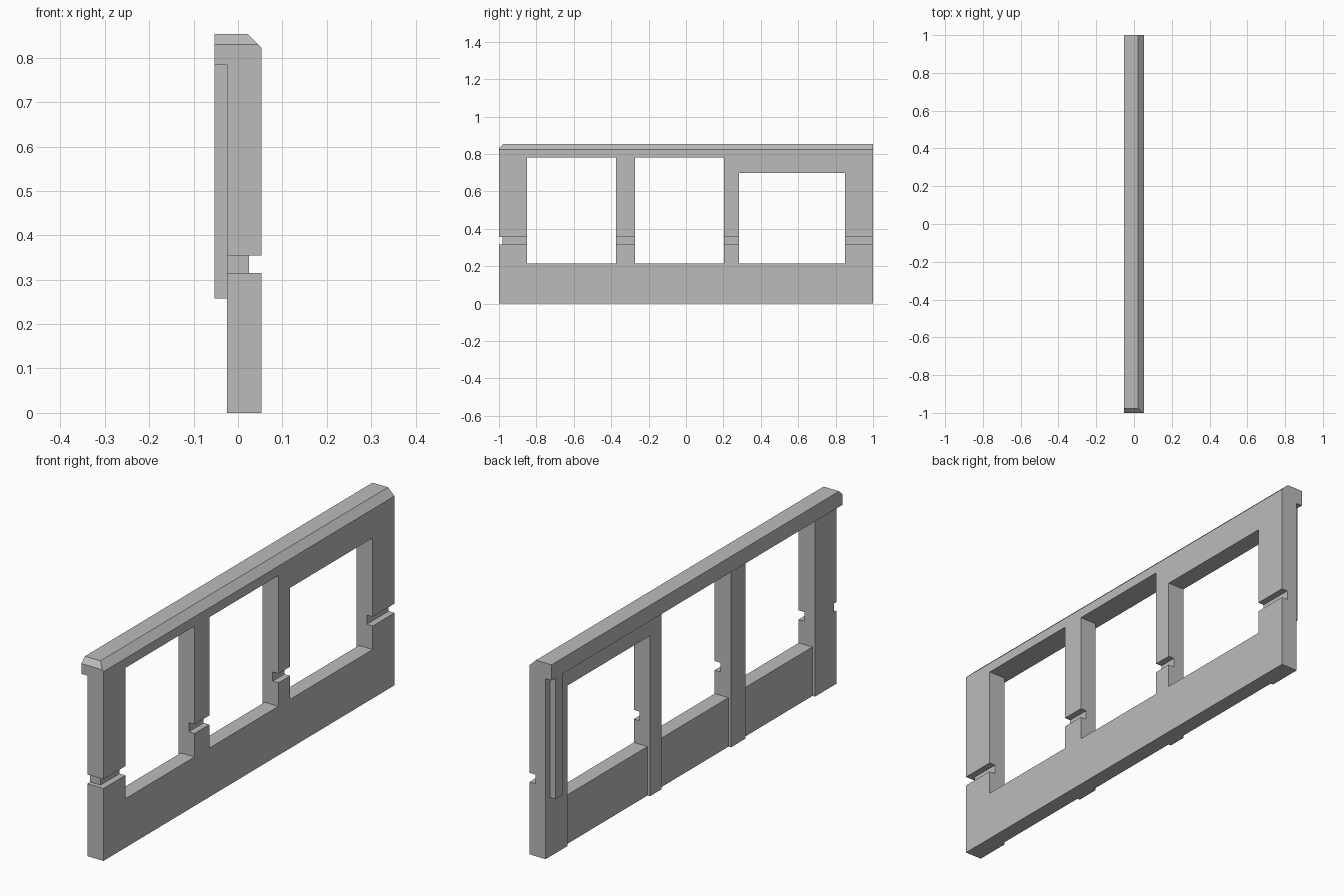
import bpy, bmesh
from mathutils import Vector

if "Cube" in bpy.data.objects:
    bpy.data.objects.remove(bpy.data.objects["Cube"])

grey = bpy.data.materials.new("wall grey")
grey.use_nodes = True
grey.diffuse_color = (0.5, 0.5, 0.5, 1)
grey.node_tree.nodes["Principled BSDF"].inputs["Base Color"].default_value = grey.diffuse_color


def add_object(name, bm):
    bmesh.ops.recalc_face_normals(bm, faces=bm.faces)
    mesh = bpy.data.meshes.new(name)
    bm.to_mesh(mesh)
    bm.free()
    mesh.materials.append(grey)
    obj = bpy.data.objects.new(name, mesh)
    bpy.context.collection.objects.link(obj)
    return obj


def box(name, xs, ys, zs):
    """Box given by its (low, high) range on each axis."""
    bm = bmesh.new()
    bmesh.ops.create_cube(bm, size=1)
    for v in bm.verts:
        v.co = [r[0] if c < 0 else r[1] for c, r in zip(v.co, (xs, ys, zs))]
    return add_object(name, bm)


INNER, OUTER, BACK = -0.025, 0.053, -0.053
CAP, TOP, SILL = 0.785, 0.853, 0.213

# Wall and overhanging cap: one cross-section swept along y
profile = [(INNER, 0), (OUTER, 0), (OUTER, 0.823), (0.022, TOP),
           (BACK, TOP), (BACK, CAP), (INNER, CAP)]
bm = bmesh.new()
face = bm.faces.new([bm.verts.new((x, -1, z)) for x, z in profile])
swept = bmesh.ops.extrude_face_region(bm, geom=[face])["geom"]
bmesh.ops.translate(bm, vec=(0, 2, 0),
                    verts=[g for g in swept if isinstance(g, bmesh.types.BMVert)])

# Bevelled front end of the cap
cut = bmesh.ops.bisect_plane(bm, geom=bm.verts[:] + bm.edges[:] + bm.faces[:],
                             plane_co=(0, -1, 0.83), plane_no=Vector((0, -1, 1)),
                             clear_outer=True)["geom_cut"]
bmesh.ops.contextual_create(bm, geom=[g for g in cut if isinstance(g, bmesh.types.BMEdge)])
wall = add_object("wall", bm)

# Window openings with a shallow recess in the panel below each
cutters = []
openings = [(-0.85, -0.374, 0.782), (-0.273, 0.203, 0.782), (0.283, 0.85, 0.698)]
for y0, y1, head in openings:
    cutters.append(box("window_cutter", (-0.2, 0.2), (y0, y1), (SILL, head)))
    cutters.append(box("recess_cutter", (-0.2, INNER + 0.012), (y0, y1), (-0.1, SILL + 0.05)))

# Groove along the outer face, returning around the front end
cutters.append(box("groove_cutter", (0.025, 0.2), (-1.1, 1.1), (0.315, 0.355)))
cutters.append(box("end_groove_cutter", (-0.2, 0.2), (-1.1, -0.98), (0.315, 0.355)))

for cutter in cutters:
    cutter.hide_render = True
    mod = wall.modifiers.new("cut", 'BOOLEAN')
    mod.operation, mod.solver, mod.object = 'DIFFERENCE', 'EXACT', cutter

# Bake the cuts and discard the cutters
bpy.context.view_layer.update()
wall_eval = wall.evaluated_get(bpy.context.evaluated_depsgraph_get())
baked = bpy.data.meshes.new_from_object(wall_eval)
wall.modifiers.clear()
wall.data = baked
for cutter in cutters:
    bpy.data.objects.remove(cutter)

# Vertical batten on the inner face near the back end
box("inner_batten", (BACK, INNER), (0.923, 0.972), (0.258, CAP))
